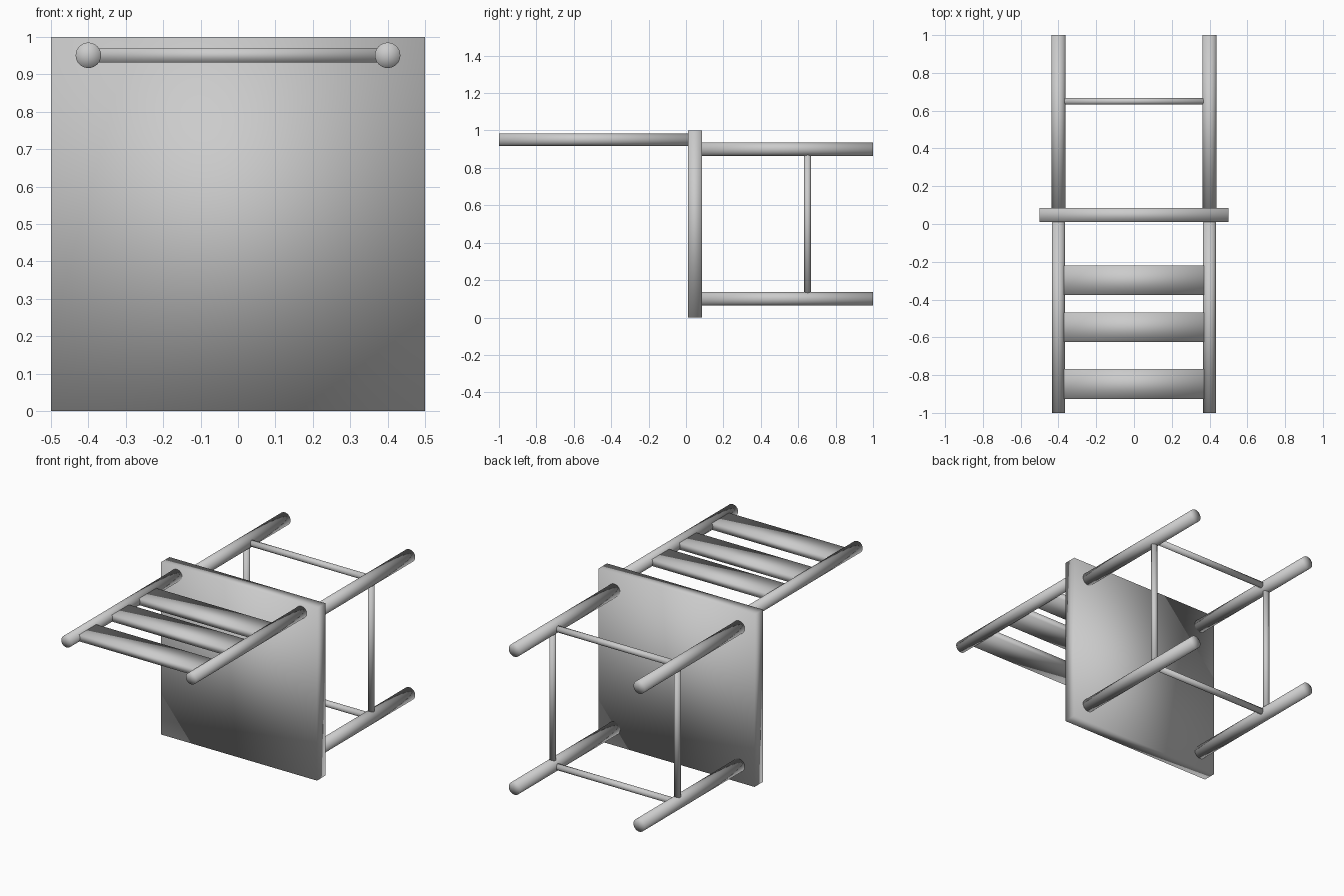
import bpy
import bmesh
from mathutils import Matrix, Vector

cube = bpy.data.objects.get("Cube")
if cube:
    bpy.data.objects.remove(cube, do_unlink=True)

# One plain grey for the whole chair
grey = bpy.data.materials.new("plain grey")
grey.use_nodes = True
grey.diffuse_color = (0.6, 0.6, 0.6, 1)
grey.node_tree.nodes["Principled BSDF"].inputs["Base Color"].default_value = grey.diffuse_color


def finish(name, bm):
    bmesh.ops.recalc_face_normals(bm, faces=bm.faces)
    mesh = bpy.data.meshes.new(name)
    bm.to_mesh(mesh)
    bm.free()
    mesh.materials.append(grey)
    mesh.shade_smooth()
    obj = bpy.data.objects.new(name, mesh)
    bpy.context.collection.objects.link(obj)
    return obj


def board(name, center, size):
    bm = bmesh.new()
    bmesh.ops.create_cube(bm, size=1, matrix=Matrix.LocRotScale(Vector(center), None, Vector(size)))
    return finish(name, bm)


def rod(name, start, end, radius):
    start, end = Vector(start), Vector(end)
    axis = end - start
    turn = axis.to_track_quat("Z", "Y")
    bm = bmesh.new()
    bmesh.ops.create_cone(bm, cap_ends=True, cap_tris=True, segments=32,
                          radius1=radius, radius2=radius, depth=axis.length,
                          matrix=Matrix.LocRotScale((start + end) / 2, turn, None))
    return finish(name, bm)


SPREAD = 0.4                 # posts and legs from the centre line
LOW, HIGH = 0.1, 0.9         # leg heights on the upright seat
SEAT_FRONT, SEAT_BACK = 0.01, 0.086
STRETCHER_Y = 0.65

# Seat, standing on its edge
board("seat", (0, (SEAT_FRONT + SEAT_BACK) / 2, 0.5), (1, SEAT_BACK - SEAT_FRONT, 1))

# Backrest posts, legs and the side stretchers
for side, x in (("left", SPREAD), ("right", -SPREAD)):
    rod(f"{side}_back_post", (x, -1, 0.951), (x, SEAT_FRONT + 0.01, 0.951), 0.034)
    for level, z in (("lower", LOW), ("upper", HIGH)):
        rod(f"{side}_{level}_leg", (x, SEAT_BACK - 0.01, z), (x, 1, z + 0.0), 0.037)
    rod(f"{side}_stretcher", (x, STRETCHER_Y, LOW), (x, STRETCHER_Y, HIGH), 0.018)

# Cross stretchers
for level, z in (("lower", LOW), ("upper", HIGH)):
    rod(f"{level}_stretcher", (-SPREAD, STRETCHER_Y, z), (SPREAD, STRETCHER_Y, z), 0.018)

# Backrest slats
for i, y in enumerate((-0.297, -0.547, -0.847), 1):
    board(f"back_slat_{i}", (0, y, 0.951), (0.75, 0.157, 0.038))
